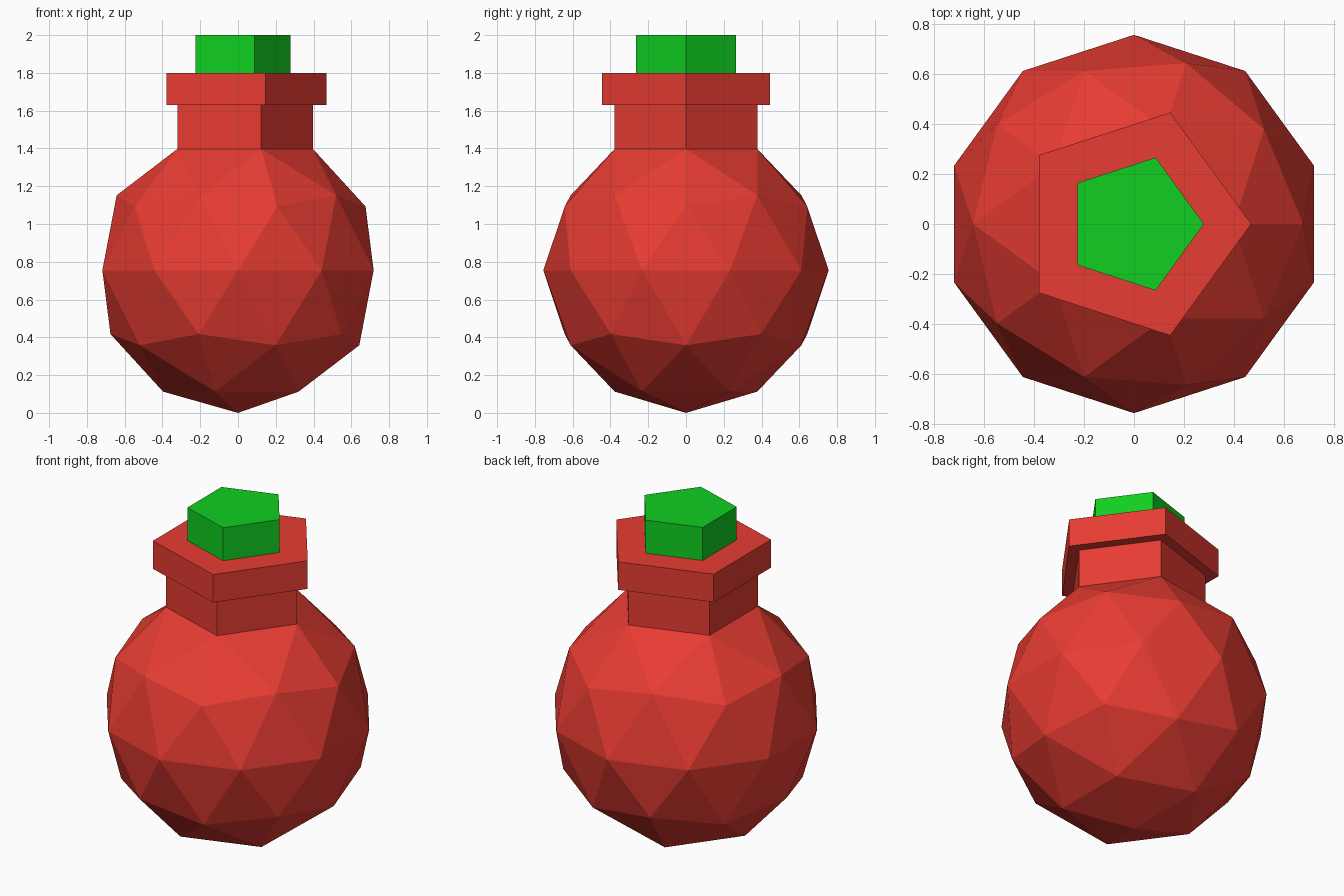
import bpy, bmesh
from mathutils import Vector

if "Cube" in bpy.data.objects:
    bpy.data.objects.remove(bpy.data.objects["Cube"])

R = 0.755  # flask body radius


def paint(obj, name, color):
    mat = bpy.data.materials.new(name)
    mat.diffuse_color = (*color, 1)
    mat.use_nodes = True
    mat.node_tree.nodes["Principled BSDF"].inputs["Base Color"].default_value = mat.diffuse_color
    obj.data.materials.append(mat)


# Flask body: low-poly sphere resting on its lowest point
bpy.ops.mesh.primitive_ico_sphere_add(subdivisions=2, radius=R, location=(0, 0, 0))
flask = bpy.context.object
flask.name = "flask"
bm = bmesh.new()
bm.from_mesh(flask.data)
bmesh.ops.translate(bm, verts=bm.verts, vec=(0, 0, R))

# Cut the top cap off flat, leaving one pentagon to extrude
top = max(bm.verts, key=lambda v: v.co.z)
bmesh.ops.dissolve_verts(bm, verts=[top])
cap = max(bm.faces, key=lambda f: f.calc_center_median().z)
ring_radius = max(v.co.xy.length for v in cap.verts)

# Neck and lip: (radius, height) steps
for radius, z in [(ring_radius, 1.63), (0.468, 1.63), (0.468, 1.80)]:
    cap = bmesh.ops.extrude_discrete_faces(bm, faces=[cap])["faces"][0]
    for v in cap.verts:
        v.co = Vector((*(v.co.xy.normalized() * radius), z))
bmesh.ops.recalc_face_normals(bm, faces=bm.faces)
bm.to_mesh(flask.data)
bm.free()
paint(flask, "red", (0.80, 0.045, 0.032))

# Stopper: five-sided plug with a corner towards +x
bm = bmesh.new()
bmesh.ops.create_cone(bm, cap_ends=True, segments=5, radius1=0.279, radius2=0.279, depth=0.2)
corner = max(bm.verts, key=lambda v: v.co.y)
turn = corner.co.xy.angle_signed(Vector((1, 0)))
for v in bm.verts:
    x, y = v.co.xy
    v.co.x, v.co.y = y, -x
    v.co.z += 1.9
mesh = bpy.data.meshes.new("stopper")
bm.to_mesh(mesh)
bm.free()
stopper = bpy.data.objects.new("stopper", mesh)
bpy.context.collection.objects.link(stopper)
paint(stopper, "green", (0.005, 0.62, 0.015))
